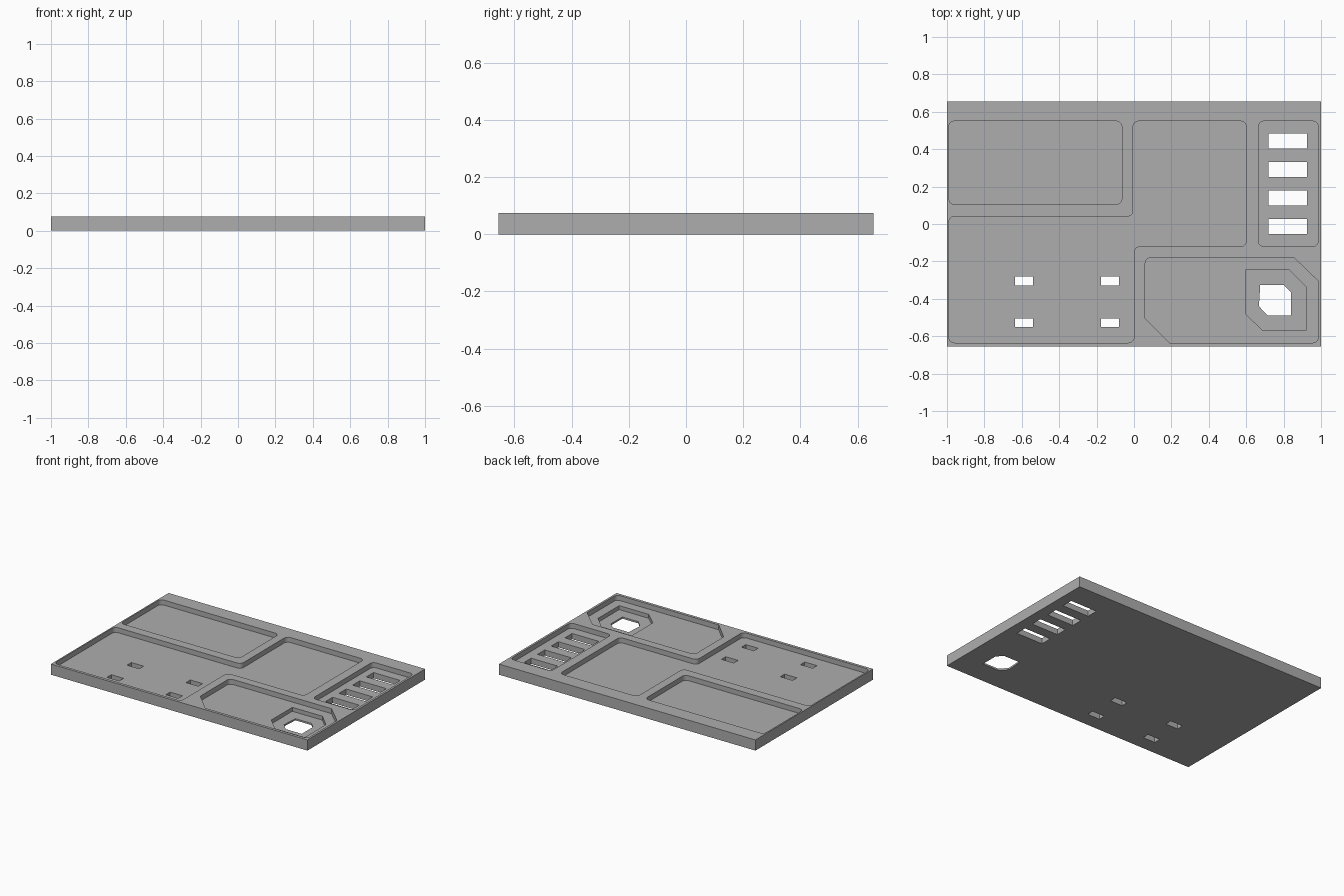
import bpy, bmesh
from mathutils import Vector

if "Cube" in bpy.data.objects:
    bpy.data.objects.remove(bpy.data.objects["Cube"], do_unlink=True)

HEIGHT = 0.075
POCKET_Z = 0.04      # floor of the broad trays
WELL_Z = 0.012       # floor of the deep well
TOP = HEIGHT + 0.05  # cutters reach past the surface
BELOW = -0.05

grey = bpy.data.materials.new("plain grey")
grey.use_nodes = True
colour = (0.42, 0.42, 0.42, 1)
grey.diffuse_color = colour
grey.node_tree.nodes["Principled BSDF"].inputs["Base Color"].default_value = colour


def rect(x0, x1, y0, y1):
    return [(x0, y0), (x1, y0), (x1, y1), (x0, y1)]


def rounded(points, radius, steps=6):
    """Fillet the square corners of an outline, leaving slanted corners sharp."""
    out = []
    for i, p in enumerate(points):
        p = Vector(p)
        a = (Vector(points[i - 1]) - p).normalized()
        b = (Vector(points[(i + 1) % len(points)]) - p).normalized()
        if abs(a.dot(b)) > 0.1:
            out.append(p)
            continue
        centre = p + (a + b) * radius
        for k in range(steps + 1):
            t = k / steps
            spoke = (-b).slerp(-a, t)
            out.append(centre + spoke * radius)
    return out


def prism(name, points, z0, z1):
    bm = bmesh.new()
    face = bm.faces.new([bm.verts.new((p[0], p[1], z0)) for p in points])
    top = bmesh.ops.extrude_face_region(bm, geom=[face])["geom"]
    bmesh.ops.translate(bm, vec=(0, 0, z1 - z0),
                        verts=[v for v in top if isinstance(v, bmesh.types.BMVert)])
    bmesh.ops.recalc_face_normals(bm, faces=bm.faces)
    mesh = bpy.data.meshes.new(name)
    bm.to_mesh(mesh)
    bm.free()
    mesh.materials.append(grey)
    obj = bpy.data.objects.new(name, mesh)
    bpy.context.collection.objects.link(obj)
    return obj


panel = prism("tray_panel", rect(-1, 1, -0.655, 0.655), 0, HEIGHT)

# Broad trays
R = 0.03
step_tray = [(-0.99, 0.04), (-0.99, -0.635), (0, -0.635), (0, -0.12),
             (0.6, -0.12), (0.6, 0.55), (-0.005, 0.55), (-0.005, 0.04)]
clipped_tray = [(0.06, -0.18), (0.06, -0.505), (0.19, -0.635),
                (0.985, -0.635), (0.985, -0.305), (0.855, -0.18)]
cutters = [
    prism("back_tray_cutter", rounded(rect(-0.99, -0.065, 0.105, 0.55), R), POCKET_Z, TOP),
    prism("step_tray_cutter", rounded(step_tray, R), POCKET_Z, TOP),
    prism("slot_tray_cutter", rounded(rect(0.665, 0.985, -0.12, 0.55), R), POCKET_Z, TOP),
    prism("clipped_tray_cutter", rounded(clipped_tray, R), POCKET_Z, TOP),
]

# Deep well with its through opening
well = [(0.595, -0.245), (0.595, -0.48), (0.69, -0.57),
        (0.92, -0.57), (0.92, -0.335), (0.83, -0.245)]
opening = [(0.675, -0.325), (0.668, -0.44), (0.715, -0.49),
           (0.84, -0.49), (0.84, -0.365), (0.8, -0.325)]
cutters.append(prism("well_cutter", well, WELL_Z, TOP))
cutters.append(prism("opening_cutter", opening, BELOW, TOP))

# Row of four slots
for i in range(4):
    y = 0.443 - 0.152 * i
    cutters.append(prism("slot_cutter", rect(0.718, 0.925, y - 0.04, y + 0.04), BELOW, TOP))

# Four small mounting holes
for x in (-0.587, -0.128):
    for y in (-0.304, -0.528):
        cutters.append(prism("mount_hole_cutter",
                             rect(x - 0.048, x + 0.048, y - 0.024, y + 0.024), BELOW, TOP))

# Cut everything out of the panel
bpy.context.view_layer.objects.active = panel
for cutter in cutters:
    mod = panel.modifiers.new(cutter.name, "BOOLEAN")
    mod.operation = "DIFFERENCE"
    mod.solver = "EXACT"
    mod.object = cutter
    bpy.ops.object.modifier_apply(modifier=mod.name)
for cutter in cutters:
    bpy.data.objects.remove(cutter, do_unlink=True)

# Keep edges sharp and the fillets smooth
bpy.ops.object.select_all(action="DESELECT")
panel.select_set(True)
bpy.ops.object.shade_smooth_by_angle(angle=0.5)
